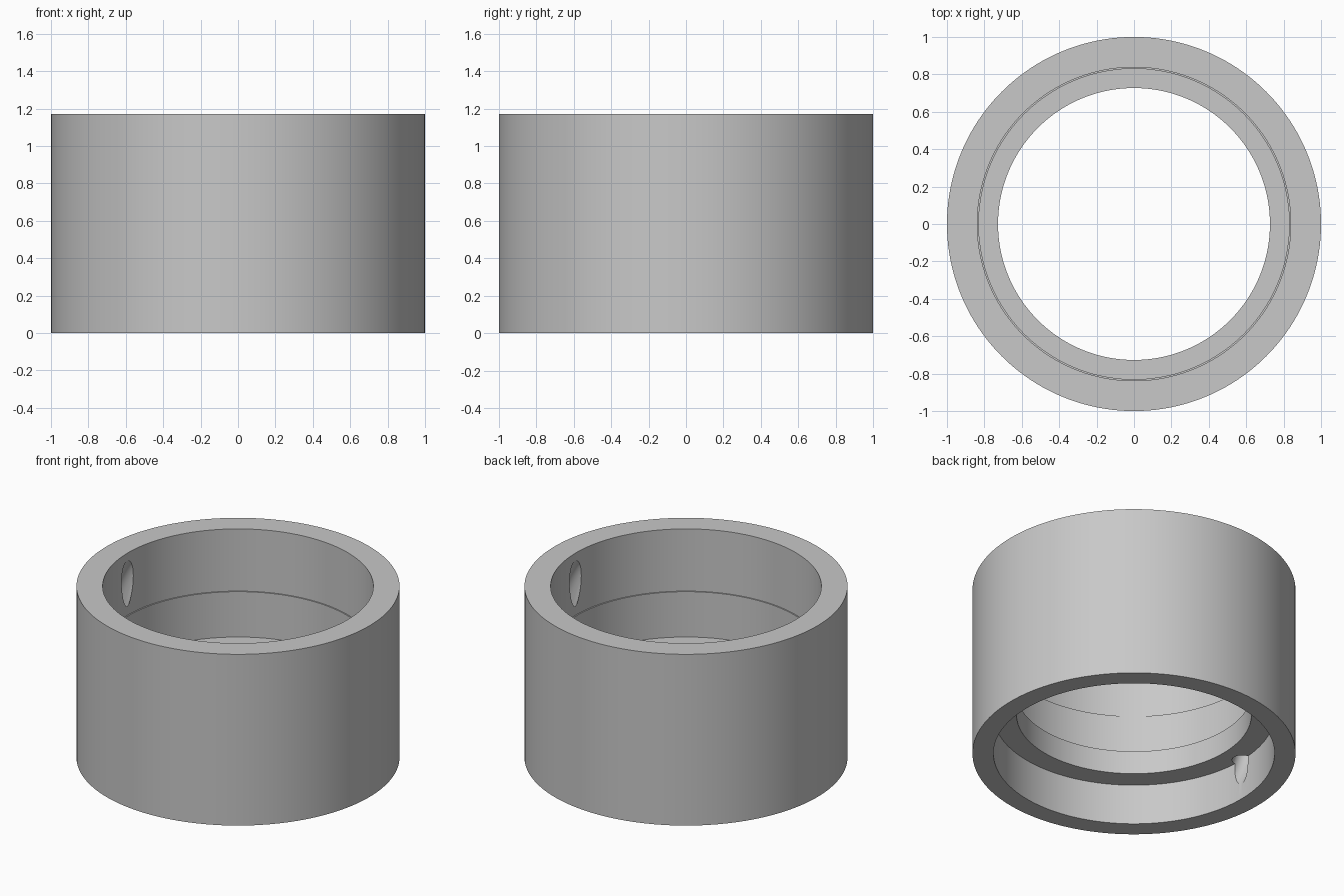
import bpy
import bmesh
import math

cube = bpy.data.objects.get("Cube")
if cube:
    bpy.data.objects.remove(cube, do_unlink=True)

HEIGHT = 1.17

# Material
grey = bpy.data.materials.new("plain grey")
grey.use_nodes = True
colour = (0.58, 0.58, 0.58, 1)
grey.diffuse_color = colour
grey.node_tree.nodes["Principled BSDF"].inputs["Base Color"].default_value = colour


def lathe(name, profile, steps=160):
    """Revolve a closed (radius, height) outline around z."""
    bm = bmesh.new()
    verts = [bm.verts.new((r, 0, z)) for r, z in profile]
    edges = [bm.edges.new((v, verts[i - 1])) for i, v in enumerate(verts)]
    bmesh.ops.spin(bm, geom=verts + edges, cent=(0, 0, 0), axis=(0, 0, 1),
                   angle=math.tau, steps=steps)
    bmesh.ops.remove_doubles(bm, verts=bm.verts, dist=0.0001)
    bmesh.ops.recalc_face_normals(bm, faces=bm.faces)
    mesh = bpy.data.meshes.new(name)
    bm.to_mesh(mesh)
    bm.free()
    obj = bpy.data.objects.new(name, mesh)
    bpy.context.collection.objects.link(obj)
    return obj


# Sleeve: stepped upper bore, inner ledge, wider lower bore
sleeve = lathe("ring_sleeve", [
    (1.0, 0), (1.0, HEIGHT),
    (0.838, HEIGHT), (0.838, 0.745), (0.83, 0.745),
    (0.83, 0.435), (0.727, 0.435), (0.727, 0.276),
    (0.87, 0.276), (0.87, 0),
])
sleeve.data.materials.append(grey)

# Curved channel inside the wall on both sides, cut by an upright ring
bpy.ops.mesh.primitive_torus_add(
    major_radius=0.93, minor_radius=0.063, major_segments=160, minor_segments=32,
    location=(0, 0, HEIGHT / 2), rotation=(math.pi / 2, 0, 0))
cutter = bpy.context.object
cutter.name = "channel_cutter"
cutter.data.materials.append(grey)
cutter.hide_render = True

cut = sleeve.modifiers.new("channels", "BOOLEAN")
cut.operation = "DIFFERENCE"
cut.solver = "EXACT"
cut.object = cutter

bpy.ops.object.select_all(action="DESELECT")
sleeve.select_set(True)
bpy.context.view_layer.objects.active = sleeve
bpy.ops.object.modifier_apply(modifier=cut.name)
bpy.data.objects.remove(cutter, do_unlink=True)
bpy.ops.object.shade_smooth_by_angle(angle=math.radians(30))
